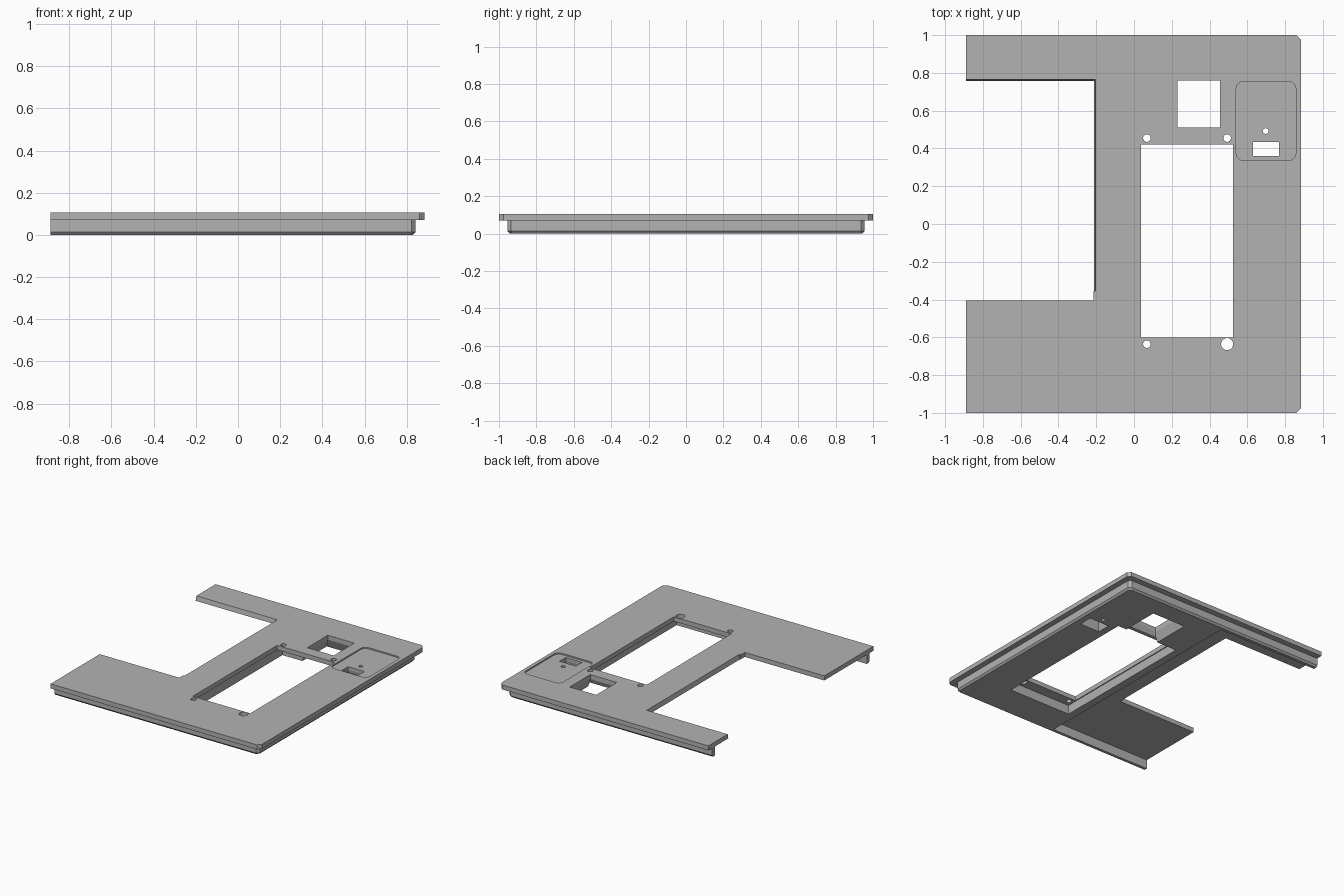
import bpy, bmesh, math

old = bpy.data.objects.get("Cube")
if old:
    bpy.data.objects.remove(old, do_unlink=True)

grey = bpy.data.materials.new("plain_grey")
grey.use_nodes = True
grey.diffuse_color = (0.45, 0.45, 0.45, 1)
grey.node_tree.nodes["Principled BSDF"].inputs["Base Color"].default_value = (0.45, 0.45, 0.45, 1)


def loft(name, rings):
    """Closed solid through matching outlines, given as (z, points) from bottom to top."""
    bm = bmesh.new()
    loops = [[bm.verts.new((x, y, z)) for x, y in pts] for z, pts in rings]
    n = len(loops[0])
    bm.faces.new(loops[0][::-1])
    bm.faces.new(loops[-1])
    for low, high in zip(loops, loops[1:]):
        for i in range(n):
            j = (i + 1) % n
            bm.faces.new((low[i], low[j], high[j], high[i]))
    bmesh.ops.recalc_face_normals(bm, faces=bm.faces)
    mesh = bpy.data.meshes.new(name)
    bm.to_mesh(mesh)
    bm.free()
    mesh.materials.append(grey)
    obj = bpy.data.objects.new(name, mesh)
    bpy.context.collection.objects.link(obj)
    return obj


def rect(x0, x1, y0, y1, grow=0):
    return [(x0 - grow, y0 - grow), (x1 + grow, y0 - grow),
            (x1 + grow, y1 + grow), (x0 - grow, y1 + grow)]


def rounded(x0, x1, y0, y1, r, steps=6):
    pts = []
    for k, (x, y) in enumerate(rect(x0, x1, y0, y1, -r)):
        for i in range(steps + 1):
            a = math.pi + math.pi / 2 * (k + i / steps)
            pts.append((x + r * math.cos(a), y + r * math.sin(a)))
    return pts


def circle(x, y, r, n=24):
    return [(x + r * math.cos(math.tau * i / n), y + r * math.sin(math.tau * i / n)) for i in range(n)]


def combine(target, tool, operation):
    """Apply a boolean and remove the tool."""
    mod = target.modifiers.new("boolean", 'BOOLEAN')
    mod.operation, mod.solver, mod.object = operation, 'EXACT', tool
    bpy.context.view_layer.objects.active = target
    bpy.ops.object.modifier_apply(modifier=mod.name)
    bpy.data.objects.remove(tool, do_unlink=True)


LEFT, RIGHT, TOP, SHELF = -0.89, 0.885, 0.105, 0.07


def plate_outline(slope):
    """Plate with clipped corners and a side notch; slope narrows the notch."""
    c, n = 0.025, -0.203 - slope
    return [(LEFT, -1), (RIGHT - c, -1), (RIGHT, -1 + c), (RIGHT, 1 - c), (RIGHT - c, 1), (LEFT, 1),
            (LEFT, 0.766 - slope), (n, 0.766 - slope), (n, -0.355), (-0.215, -0.355),
            (-0.215, -0.405), (LEFT, -0.405)]


def skirt_outline(inset):
    x, y, c = 0.842 - inset, 0.955 - inset, 0.02
    return [(LEFT, -y), (x - c, -y), (x, -y + c), (x, y - c), (x - c, y), (LEFT, y)]


# Deep lower body with a bevelled bottom edge, hollow on one side to leave thin lips
panel = loft("panel", [(0, skirt_outline(0.012)), (0.014, skirt_outline(0)), (0.08, skirt_outline(0))])
hollow = rect(-1.2, -0.03, -0.92, 0.92)
combine(panel, loft("hollow", [(-0.1, hollow), (0.2, hollow)]), 'DIFFERENCE')

# Overhanging top plate
plate = loft("plate", [(SHELF, plate_outline(0.008)), (TOP, plate_outline(0))])
combine(panel, plate, 'UNION')

# Main opening, and the wider pocket beneath it that leaves ledges at the ends
opening = rect(0.037, 0.525, -0.602, 0.422)
pocket = rect(0.03, 0.56, -0.685, 0.495)
combine(panel, loft("opening", [(-0.1, opening), (0.2, opening)]), 'DIFFERENCE')
combine(panel, loft("pocket", [(-0.1, pocket), (SHELF, pocket)]), 'DIFFERENCE')

# Square window and small window, both flared underneath
for x0, x1, y0, y1, flare in ((0.23, 0.455, 0.51, 0.76, 0.03), (0.63, 0.768, 0.36, 0.435, 0.015)):
    straight, wide = rect(x0, x1, y0, y1), rect(x0, x1, y0, y1, flare)
    cutter = loft("window", [(-0.02, wide), (0, wide), (SHELF, straight), (0.2, straight)])
    combine(panel, cutter, 'DIFFERENCE')

# Screw holes and the small hole in the recess
for x, y, r in ((0.068, 0.455, 0.02), (0.493, 0.455, 0.02), (0.068, -0.636, 0.02),
                (0.493, -0.636, 0.032), (0.697, 0.492, 0.015)):
    ring = circle(x, y, r)
    combine(panel, loft("hole", [(-0.1, ring), (0.2, ring)]), 'DIFFERENCE')

# Shallow rounded recess on top
recess = rounded(0.541, 0.857, 0.336, 0.755, 0.04)
combine(panel, loft("recess", [(TOP - 0.01, recess), (0.2, recess)]), 'DIFFERENCE')
